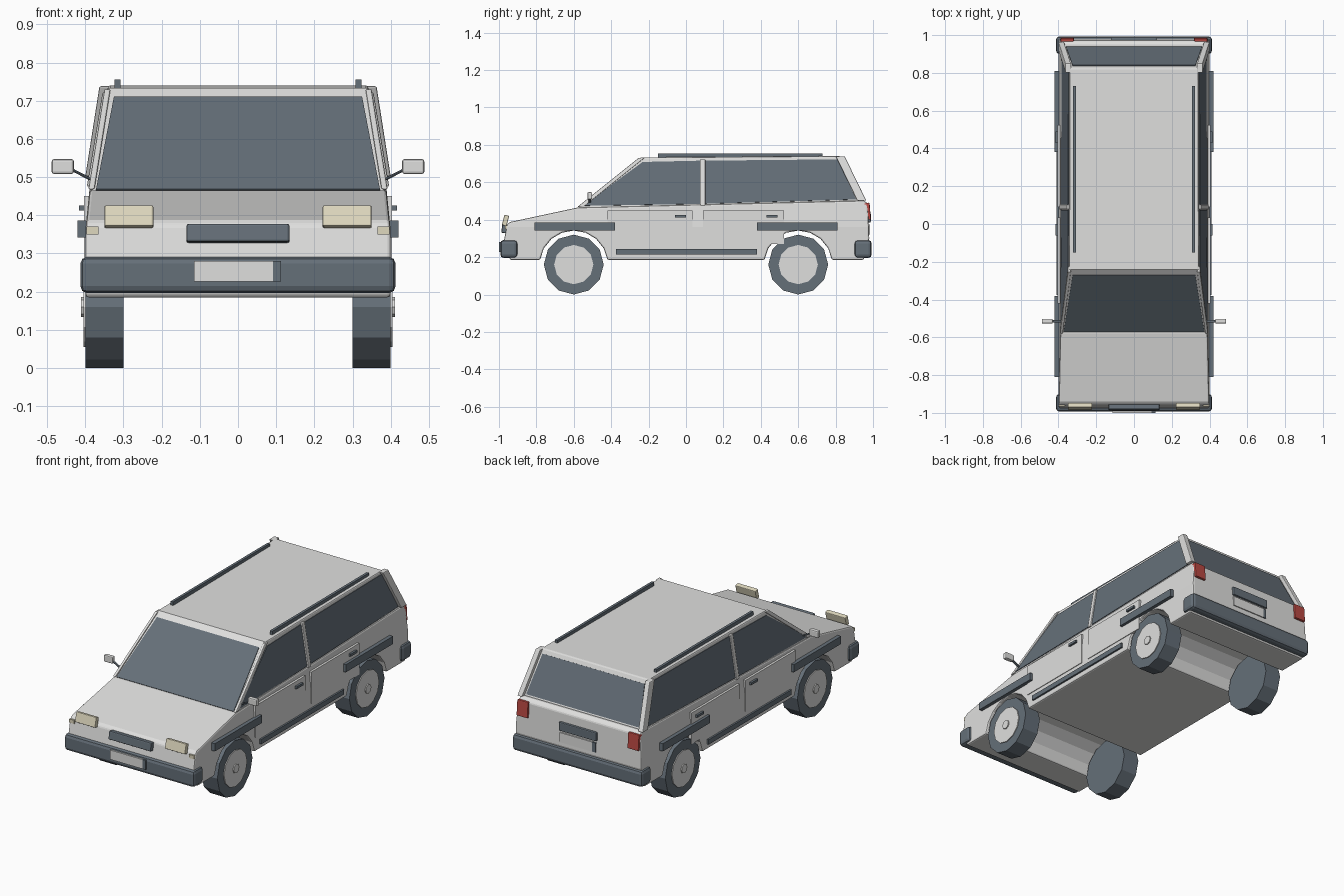
import bpy, bmesh, math
from mathutils import Vector, Matrix

cube = bpy.data.objects.get("Cube")
if cube:
    bpy.data.objects.remove(cube, do_unlink=True)


def material(name, rgb):
    m = bpy.data.materials.new(name)
    m.use_nodes = True
    m.diffuse_color = (*rgb, 1)
    m.node_tree.nodes["Principled BSDF"].inputs["Base Color"].default_value = (*rgb, 1)
    return m


PAINT = material("light_grey_paint", (0.74, 0.74, 0.73))
DARK = material("slate_trim", (0.13, 0.16, 0.19))
CREAM = material("cream_lamp", (0.74, 0.69, 0.52))
RED = material("red_lamp", (0.48, 0.065, 0.055))


def finish(bm, name, mat, bevel=0.0):
    bmesh.ops.recalc_face_normals(bm, faces=bm.faces[:])
    mesh = bpy.data.meshes.new(name)
    bm.to_mesh(mesh)
    bm.free()
    mesh.materials.append(mat)
    obj = bpy.data.objects.new(name, mesh)
    bpy.context.collection.objects.link(obj)
    if bevel:
        mod = obj.modifiers.new("soft_edges", "BEVEL")
        mod.width, mod.segments = bevel, 2
        mod.limit_method, mod.angle_limit = "ANGLE", math.radians(40)
    return obj


def box(name, mat, x, y, z, bevel=0.0, tilt=0.0):
    """Box from its x, y and z ranges, tilted about the x axis."""
    ranges = (x, y, z)
    bm = bmesh.new()
    bmesh.ops.create_cube(bm, size=1)
    bmesh.ops.scale(bm, vec=[b - a for a, b in ranges], verts=bm.verts)
    bmesh.ops.rotate(bm, matrix=Matrix.Rotation(tilt, 3, "X"), verts=bm.verts)
    bmesh.ops.translate(bm, vec=[(a + b) / 2 for a, b in ranges], verts=bm.verts)
    return finish(bm, name, mat, bevel)


def hull(name, mat, points, bevel=0.0):
    bm = bmesh.new()
    for p in points:
        bm.verts.new(p)
    bmesh.ops.convex_hull(bm, input=bm.verts[:])
    bmesh.ops.dissolve_limit(bm, angle_limit=0.01, verts=bm.verts[:], edges=bm.edges[:])
    return finish(bm, name, mat, bevel)


def pane(name, corners, mat=DARK, thick=0.008):
    """Thin plate lying on the plane of its corners."""
    c = [Vector(p) for p in corners]
    n = (c[2] - c[0]).cross(c[3] - c[1]).normalized() * thick / 2
    return hull(name, mat, [p + n for p in c] + [p - n for p in c])


def beam(name, mat, a, b, half):
    """Slanted bar with level ends between two points."""
    hx, hy = half
    pts = [Vector(p) + Vector((sx * hx, sy * hy, 0))
           for p in (a, b) for sx in (-1, 1) for sy in (-1, 1)]
    return hull(name, mat, pts, 0.004)


def cylinder(name, mat, radius, x, y, z, sides=12):
    bm = bmesh.new()
    bmesh.ops.create_cone(bm, cap_ends=True, segments=sides, radius1=radius,
                          radius2=radius, depth=x[1] - x[0])
    bmesh.ops.rotate(bm, matrix=Matrix.Rotation(math.pi / 2, 3, "Y"), verts=bm.verts)
    bmesh.ops.translate(bm, vec=((x[0] + x[1]) / 2, y, z), verts=bm.verts)
    return finish(bm, name, mat)


# Lower body: side profile with wheel arches, drawn across the width
AXLE, HUB_Z, FLOOR = 0.6, 0.16, 0.185


def arch(centre, r=0.182):
    low = math.asin((FLOOR - HUB_Z) / r)
    return [(centre + r * math.cos(a), HUB_Z + r * math.sin(a))
            for a in (low + (math.pi - 2 * low) * i / 8 for i in range(9))]


profile = [(-0.94, FLOOR), (-0.975, 0.28), (-0.957, 0.375), (-0.94, 0.388), (-0.58, 0.465),
           (0.95, 0.502), (0.972, 0.488), (0.98, 0.3), (0.95, FLOOR)]
profile += arch(AXLE) + arch(-AXLE)
bm = bmesh.new()
face = bm.faces.new([bm.verts.new((-0.4, y, z)) for y, z in profile])
ext = bmesh.ops.extrude_face_region(bm, geom=[face])
bmesh.ops.translate(bm, vec=(0.8, 0, 0),
                    verts=[v for v in ext["geom"] if isinstance(v, bmesh.types.BMVert)])
if face.is_valid and len(bm.faces) == len(profile) + 1:
    bm.faces.new(face.verts)
bmesh.ops.bisect_plane(bm, geom=bm.verts[:] + bm.edges[:] + bm.faces[:],
                       plane_co=(0, 0, 0.36), plane_no=(0, 0, 1))
for v in bm.verts:
    if v.co.z > 0.36:
        v.co.x *= 1 - 0.25 * (v.co.z - 0.36)
finish(bm, "lower_body", PAINT, 0.008)


# Cabin with inward leaning sides
def side(z):
    return 0.387 - (z - 0.46) * 0.165


outline = [(-0.575, 0.46), (-0.24, 0.733), (0.825, 0.74), (0.94, 0.5)]
hull("cabin", PAINT, [(s * side(z), y, z) for s in (-1, 1) for y, z in outline], 0.006)

# Windscreen and rear window
pane("windscreen", [(-0.372, -0.569, 0.465), (0.372, -0.569, 0.465),
                    (0.325, -0.271, 0.708), (-0.325, -0.271, 0.708)])
pane("rear_window", [(-0.36, 0.9352, 0.51), (0.36, 0.9352, 0.51),
                     (0.325, 0.837, 0.715), (-0.325, 0.837, 0.715)])

front_glass = [(-0.55, 0.474), (-0.232, 0.708), (0.075, 0.715), (0.075, 0.484)]
rear_glass = [(0.1, 0.485), (0.1, 0.715), (0.81, 0.722), (0.91, 0.508)]

for s, tag in ((1, "left"), (-1, "right")):
    def sx(a, b):
        return tuple(sorted((s * a, s * b)))

    # Side glass and pillars
    for label, glass in (("front", front_glass), ("rear", rear_glass)):
        pane(f"{label}_side_window_{tag}", [(s * side(z), y, z) for y, z in glass])
    beam(f"middle_pillar_{tag}", PAINT, (s * 0.387, 0.09, 0.475),
         (s * 0.346, 0.09, 0.722), (0.009, 0.013))
    beam(f"front_pillar_{tag}", PAINT, (s * 0.384, -0.565, 0.468),
         (s * 0.342, -0.238, 0.73), (0.008, 0.016))
    beam(f"rear_pillar_{tag}", PAINT, (s * 0.385, 0.94, 0.502),
         (s * 0.348, 0.825, 0.738), (0.015, 0.024))

    # Doors, handles and protective strips
    for label, y0, y1, h in (("front", -0.42, 0.035, -0.06), ("rear", 0.09, 0.525, 0.43)):
        box(f"{label}_door_{tag}", PAINT, sx(0.385, 0.404), (y0, y1), (0.27, 0.45))
        box(f"{label}_door_handle_{tag}", DARK, sx(0.4, 0.416), (h, h + 0.06), (0.412, 0.426))
    for label, c in (("front", -0.595), ("rear", 0.595)):
        box(f"{label}_arch_strip_{tag}", DARK, sx(0.398, 0.42),
            (c - 0.215, c + 0.215), (0.342, 0.386))
    box(f"sill_strip_{tag}", DARK, sx(0.395, 0.41), (-0.375, 0.38), (0.214, 0.242))

    # Wheels
    for label, y in (("front", -AXLE), ("rear", AXLE)):
        cylinder(f"{label}_tyre_{tag}", DARK, 0.16, sx(0.3, 0.4), y, HUB_Z)
        cylinder(f"{label}_wheel_disc_{tag}", PAINT, 0.105, sx(0.38, 0.405), y, HUB_Z)
        cylinder(f"{label}_wheel_cap_{tag}", PAINT, 0.026, sx(0.4, 0.411), y, HUB_Z, 8)

    # Roof rail and mirror
    box(f"roof_rail_{tag}", DARK, sx(0.308, 0.323), (-0.15, 0.73), (0.732, 0.755))
    beam(f"mirror_arm_{tag}", DARK, (s * 0.382, -0.515, 0.492),
         (s * 0.44, -0.515, 0.522), (0.008, 0.007))
    box(f"mirror_{tag}", PAINT, sx(0.43, 0.488), (-0.527, -0.502), (0.508, 0.547), 0.006)

    # Lamps
    box(f"headlight_{tag}", CREAM, sx(0.222, 0.35), (-0.978, -0.952), (0.368, 0.424),
        0.004, -0.25)
    box(f"indicator_{tag}", CREAM, sx(0.365, 0.397), (-0.967, -0.945), (0.35, 0.37))
    box(f"tail_light_{tag}", RED, sx(0.318, 0.388), (0.955, 0.985), (0.4, 0.49), 0.004, 0.08)

# Front and rear bumpers and number plates
for s, label in ((-1, "front"), (1, "rear")):
    def sy(a, b):
        return tuple(sorted((s * a, s * b)))

    box(f"{label}_bumper", DARK, (-0.413, 0.413), sy(0.9, 0.993), (0.196, 0.291), 0.018)

box("grille", DARK, (-0.135, 0.135), (-0.985, -0.95), (0.328, 0.376), 0.006, -0.15)
box("front_number_plate", PAINT, (-0.115, 0.092), (-1.0, -0.98), (0.226, 0.28))
box("front_plate_end", DARK, (0.092, 0.113), (-1.0, -0.98), (0.226, 0.28))
box("tailgate_panel", DARK, (-0.12, 0.12), (0.96, 0.988), (0.385, 0.435), 0.005)
box("rear_number_plate", PAINT, (-0.092, 0.115), (0.965, 0.985), (0.32, 0.375))
box("rear_plate_end", DARK, (-0.113, -0.092), (0.965, 0.985), (0.32, 0.375))
